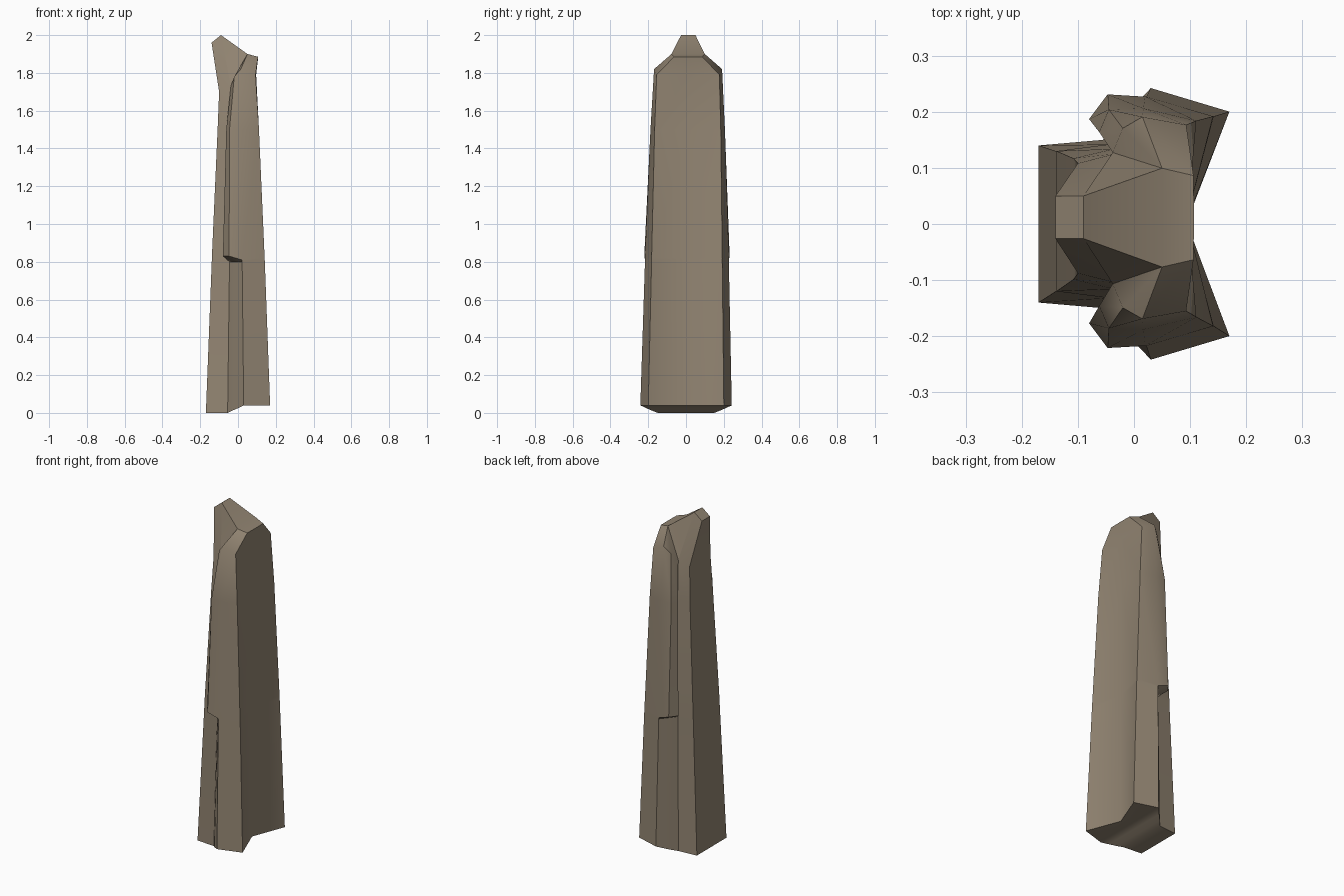
import bpy, bmesh, math

if "Cube" in bpy.data.objects:
    bpy.data.objects.remove(bpy.data.objects["Cube"])

# Half cross-sections (x, y, z), running from the flat left slab round to the
# middle of the hollow right face. Each row is one ring up the pillar.
RINGS = [
    # base
    [(-.17, .14, 0), (-.055, .15, 0), (-.03, .18, .012), (0, .21, .025),
     (.03, .242, .04), (.17, .20, .04), (.093, 0, .04)],
    # just under the side ledge
    [(-.139, .125, .8), (-.045, .137, .8), (-.025, .165, .8), (0, .195, .8),
     (.022, .222, .8), (.142, .187, .8), (.093, 0, .8)],
    # overhanging lip
    [(-.138, .125, .83), (-.044, .137, .83), (-.08, .182, .83), (-.047, .226, .83),
     (.02, .222, .81), (.141, .187, .82), (.093, 0, .82)],
    # upper shaft
    [(-.108, .108, 1.5), (-.035, .125, 1.5), (-.062, .155, 1.5), (-.045, .195, 1.5),
     (.017, .197, 1.5), (.111, .175, 1.5), (.094, 0, 1.5)],
    # shoulder
    [(-.1, .098, 1.7), (-.033, .115, 1.72), (-.038, .117, 1.73), (-.02, .16, 1.78),
     (.015, .18, 1.82), (.093, .166, 1.79), (.096, 0, 1.79)],
    # broken tip
    [(-.14, .038, 1.96), (-.09, .038, 2.0), (.05, .088, 1.9), (.05, .088, 1.9),
     (.05, .088, 1.9), (.106, .075, 1.885), (.107, 0, 1.885)],
]

bm = bmesh.new()


def half(side):
    """Vertices of one side; the pillar leans slightly to +y as it rises."""
    return [[bm.verts.new((x, side * y + .006 * z, z)) for x, y, z in ring]
            for ring in RINGS]


back, front = half(1), half(-1)

# walls of both halves
for rows in (back, front):
    for a, b in zip(rows, rows[1:]):
        for i in range(6):
            bm.faces.new((a[i], a[i + 1], b[i + 1], b[i]))
# flat left slab face
for k in range(5):
    bm.faces.new((back[k][0], back[k + 1][0], front[k + 1][0], front[k][0]))
# bottom and top caps
for k in (0, 5):
    p, q = back[k], front[k]
    for i in range(4):
        bm.faces.new((p[i], p[i + 1], q[i + 1], q[i]))
    bm.faces.new((p[4], p[5], p[6]))
    bm.faces.new((q[4], q[6], q[5]))
    bm.faces.new((p[4], p[6], q[6], q[4]))

bmesh.ops.remove_doubles(bm, verts=bm.verts, dist=.0005)
bmesh.ops.dissolve_degenerate(bm, edges=bm.edges, dist=.0005)
bmesh.ops.recalc_face_normals(bm, faces=bm.faces)

mesh = bpy.data.meshes.new("stone_pillar")
bm.to_mesh(mesh)
bm.free()

stone = bpy.data.materials.new("brown_stone")
stone.diffuse_color = (.29, .235, .17, 1)
stone.use_nodes = True
stone.node_tree.nodes["Principled BSDF"].inputs["Base Color"].default_value = stone.diffuse_color
mesh.materials.append(stone)

pillar = bpy.data.objects.new("stone_pillar", mesh)
bpy.context.collection.objects.link(pillar)
bpy.context.view_layer.objects.active = pillar
pillar.select_set(True)
bpy.ops.object.shade_smooth_by_angle(angle=math.radians(44))
